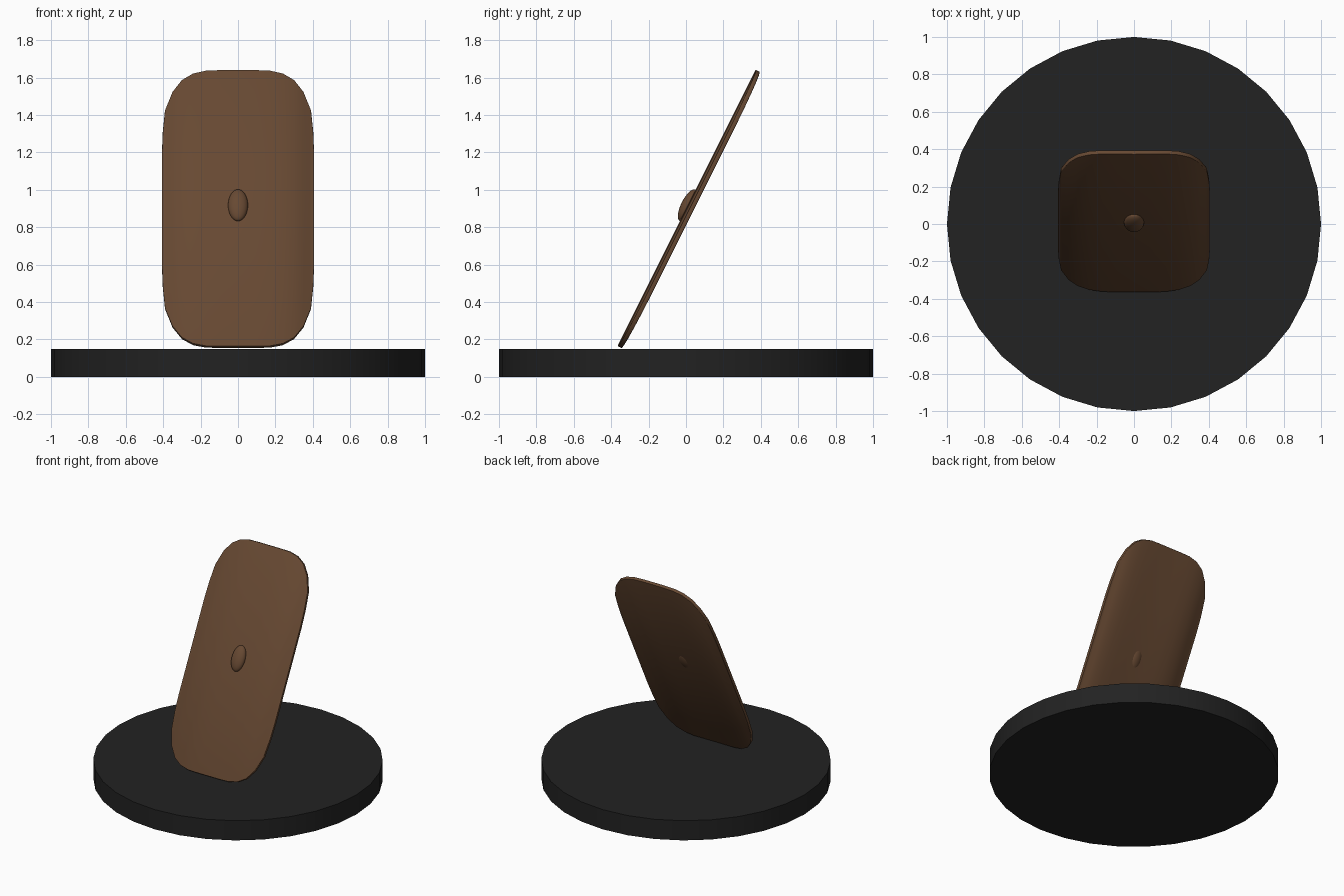
import bpy, bmesh, math
from mathutils import Matrix, Vector

cube = bpy.data.objects.get("Cube")
if cube:
    bpy.data.objects.remove(cube, do_unlink=True)


def material(name, rgb):
    m = bpy.data.materials.new(name)
    m.use_nodes = True
    m.diffuse_color = (*rgb, 1)
    m.node_tree.nodes["Principled BSDF"].inputs["Base Color"].default_value = (*rgb, 1)
    return m


def finish(obj, name, mat, angle=40):
    obj.name = name
    obj.data.materials.append(mat)
    bpy.ops.object.select_all(action="DESELECT")
    obj.select_set(True)
    bpy.context.view_layer.objects.active = obj
    for mod in list(obj.modifiers):
        bpy.ops.object.modifier_apply(modifier=mod.name)
    bpy.ops.object.shade_smooth_by_angle(angle=math.radians(angle))


brown = material("brown wood", (0.135, 0.066, 0.032))
black = material("dark base", (0.016, 0.016, 0.016))

# Round display base
bpy.ops.mesh.primitive_cylinder_add(vertices=32, radius=1, depth=0.15, location=(0, 0, 0.075))
finish(bpy.context.object, "base", black)

# Leaning frame shared by the shield and its boss: local y is forward, z is up the board
lean = Matrix.Translation((0, 0.02, 0.895)) @ Matrix.Rotation(-math.atan(0.5), 4, "X")

# Shield board: vertical strips with rounded corners, bowed gently forward
half = [(0, 0.826), (0.09, 0.826), (0.17, 0.824), (0.24, 0.808), (0.30, 0.77),
        (0.35, 0.70), (0.39, 0.59), (0.402, 0.46), (0.406, 0.34)]
columns = [(-x, h) for x, h in reversed(half[1:])] + half
bm = bmesh.new()
strips = []
for x, h in columns:
    bow = -0.007 + 0.016 * (x / 0.406) ** 2
    strips.append([bm.verts.new((x, bow, s * h)) for s in (-1, 1)])
for a, b in zip(strips, strips[1:]):
    bm.faces.new((a[0], b[0], b[1], a[1]))
mesh = bpy.data.meshes.new("shield_board")
bm.to_mesh(mesh)
bm.free()
board = bpy.data.objects.new("shield_board", mesh)
bpy.context.collection.objects.link(board)
board.matrix_world = lean
solid = board.modifiers.new("thickness", "SOLIDIFY")
solid.thickness = 0.024
solid.offset = 0
bevel = board.modifiers.new("rim", "BEVEL")
bevel.width = 0.006
bevel.segments = 2
bevel.limit_method = "ANGLE"
bevel.angle_limit = math.radians(50)
finish(board, "shield_board", brown)

# Oval boss, sunk through the middle of the board
bpy.ops.mesh.primitive_uv_sphere_add(segments=32, ring_count=16, radius=1)
boss = bpy.context.object
boss.matrix_world = lean @ Matrix.Translation((0, -0.021, 0.015)) @ Matrix.Diagonal((0.053, 0.034, 0.0935, 1))
finish(boss, "shield_boss", brown, 60)
